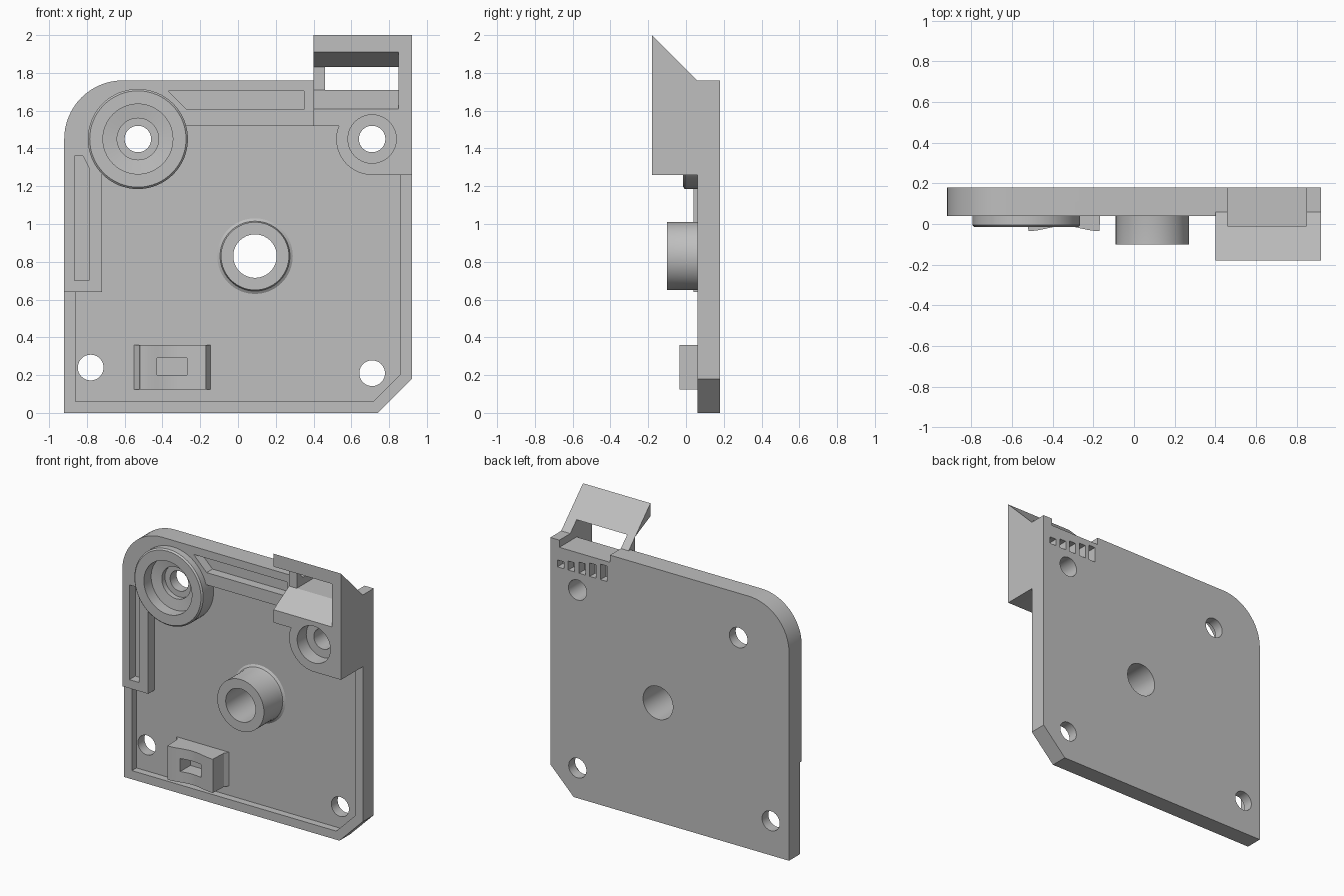
import bpy, bmesh, math

cube = bpy.data.objects.get("Cube")
if cube:
    bpy.data.objects.remove(cube, do_unlink=True)

grey = bpy.data.materials.new("plain grey")
grey.use_nodes = True
colour = (0.52, 0.52, 0.52, 1)
grey.diffuse_color = colour
grey.node_tree.nodes["Principled BSDF"].inputs["Base Color"].default_value = colour


def make(name, bm):
    bmesh.ops.recalc_face_normals(bm, faces=bm.faces[:])
    mesh = bpy.data.meshes.new(name)
    bm.to_mesh(mesh)
    bm.free()
    mesh.materials.append(grey)
    obj = bpy.data.objects.new(name, mesh)
    bpy.context.collection.objects.link(obj)
    return obj


def prism(name, pts, axis, lo, hi):
    """Extrude a closed 2D outline along one axis from lo to hi."""
    place = {"x": lambda a, b, d: (d, a, b),
             "y": lambda a, b, d: (a, d, b),
             "z": lambda a, b, d: (a, b, d)}[axis]
    bm = bmesh.new()
    near = [bm.verts.new(place(a, b, lo)) for a, b in pts]
    far = [bm.verts.new(place(a, b, hi)) for a, b in pts]
    bm.faces.new(near)
    bm.faces.new(far)
    n = len(pts)
    for i in range(n):
        j = (i + 1) % n
        bm.faces.new((near[i], near[j], far[j], far[i]))
    return make(name, bm)


def ring(name, x, z, profile, steps=64):
    """Spin a closed (radius, y) profile about a front-to-back axis."""
    bm = bmesh.new()
    loops = []
    for s in range(steps):
        t = math.tau * s / steps
        loops.append([bm.verts.new((x + r * math.cos(t), y, z + r * math.sin(t)))
                      for r, y in profile])
    n = len(profile)
    for s in range(steps):
        a, b = loops[s], loops[(s + 1) % steps]
        for i in range(n):
            j = (i + 1) % n
            bm.faces.new((a[i], a[j], b[j], b[i]))
    return make(name, bm)


def arc(x, z, r, start, end, steps):
    angles = [math.radians(start + (end - start) * i / steps) for i in range(steps + 1)]
    return [(x + r * math.cos(t), z + r * math.sin(t)) for t in angles]


def disc(x, z, r, lo, hi):
    return prism("cutter", arc(x, z, r, 0, 354.375, 63), "y", lo, hi)


def box(x0, x1, z0, z1, lo, hi):
    return prism("cutter", [(x0, z0), (x1, z0), (x1, z1), (x0, z1)], "y", lo, hi)


def cut(obj, cutters):
    for c in cutters:
        c.hide_render = True
        mod = obj.modifiers.new("cut", "BOOLEAN")
        mod.operation, mod.solver, mod.object = "DIFFERENCE", "EXACT", c
    bpy.context.view_layer.update()
    graph = bpy.context.evaluated_depsgraph_get()
    mesh = bpy.data.meshes.new_from_object(obj.evaluated_get(graph))
    obj.modifiers.clear()
    obj.data = mesh
    for c in cutters:
        bpy.data.objects.remove(c, do_unlink=True)


FLOOR, BACK = 0.11, 0.18
corner = arc(-0.61, 1.45, 0.31, 90, 180, 16)
pulley, post, hub = (-0.53, 1.45), (0.71, 1.45), (0.09, 0.83)

# latch channel: sloped ramp and roof, open to the back
channel = [(-0.3, 1.54), (-0.18, 1.61), (-0.01, 1.71), (0.3, 1.71),
           (0.3, 1.83), (-0.01, 1.83), (-0.18, 1.91), (-0.3, 1.97)]

# back plate with sunk front floor, leaving a thin rim
plate = prism("back_plate", [(-0.92, 0), (0.74, 0), (0.92, 0.18), (0.92, 1.76)] + corner,
              "y", 0.06, BACK)
sunk = prism("cutter", [(-0.86, 0.06), (0.715, 0.06), (0.86, 0.205), (0.86, 1.26), (1, 1.26),
                        (1, 2), (-1, 2), (-1, 0.64), (-0.86, 0.64)], "y", 0, FLOOR)
cutters = [sunk, prism("cutter", channel, "x", 0.46, 0.85)]
cutters += [disc(x, z, r, 0, 0.3) for x, z, r in
            [(*pulley, 0.07), (*post, 0.07), (*hub, 0.115), (-0.78, 0.24, 0.068), (0.71, 0.21, 0.068)]]
# row of vent slots, growing taller towards the middle
for i in range(5):
    x = 0.84 - 0.083 * i
    cutters.append(box(x - 0.025, x + 0.025, 1.57, 1.618 + 0.015 * i, 0.12, 0.3))
cut(plate, cutters)

# raised corner frame with two long grooves
frame = prism("corner_frame", [(-0.92, 0.64), (-0.72, 0.64), (-0.72, 1.52), (0.4, 1.52),
                               (0.4, 1.76)] + corner, "y", 0.04, FLOOR)
side_groove = prism("cutter", [(-0.865, 0.7), (-0.79, 0.7), (-0.79, 1.3), (-0.82, 1.36),
                               (-0.865, 1.36)], "y", 0, 0.105)
top_groove = prism("cutter", [(-0.27, 1.605), (0.35, 1.605), (0.35, 1.705), (-0.37, 1.705)],
                   "y", 0, 0.105)
cut(frame, [side_groove, top_groove, disc(*pulley, 0.262, 0, 0.3)])

# stepped round seat in the rounded corner
ring("corner_seat", *pulley, [(0.11, FLOOR), (0.11, 0.075), (0.185, 0.065), (0.185, -0.015),
                              (0.255, -0.015), (0.265, -0.005), (0.265, FLOOR)])

# centre hub with a small fillet at its base
ring("centre_hub", *hub, [(0.115, FLOOR), (0.115, -0.1), (0.18, -0.1), (0.18, 0.08),
                          (0.185, 0.1), (0.2, FLOOR)])

# latch block with a round post seat and a sloped roof
latch = prism("latch_block", [(0.4, 2), (0.4, 1.52), (0.535, 1.52)]
              + arc(*post, 0.19, 165, 270, 20) + [(0.92, 1.26), (0.92, 2)], "y", -0.18, FLOOR)
slope = prism("cutter", [(-0.2, 2.02), (0.06, 1.76), (0.3, 1.76), (0.3, 2.2), (-0.2, 2.2)],
              "x", 0, 1.2)
mouth = prism("cutter", [p for p in channel if p[0] < 0], "x", 0.3, 0.5)
cut(latch, [slope, mouth, prism("cutter", channel, "x", 0.46, 0.85),
            disc(*post, 0.128, -0.3, -0.08), disc(*post, 0.07, -0.3, 0.3)])

# saddle-topped clip with a rectangular socket
saddle = [(-0.52 + 0.35 * t / 16,
           -0.035 + 0.025 * math.sin(math.pi * t / 16) ** 2) for t in range(17)]
clip = prism("saddle_clip", [(-0.55, FLOOR), (-0.525, 0.08)] + saddle
             + [(-0.165, 0.08), (-0.145, FLOOR)], "z", 0.125, 0.36)
cut(clip, [box(-0.43, -0.27, 0.2, 0.29, -0.2, 0.09)])

for obj in bpy.context.collection.objects:
    if obj.type == "MESH":
        obj.data.shade_smooth()
        obj.data.set_sharp_from_angle(angle=math.radians(30))
